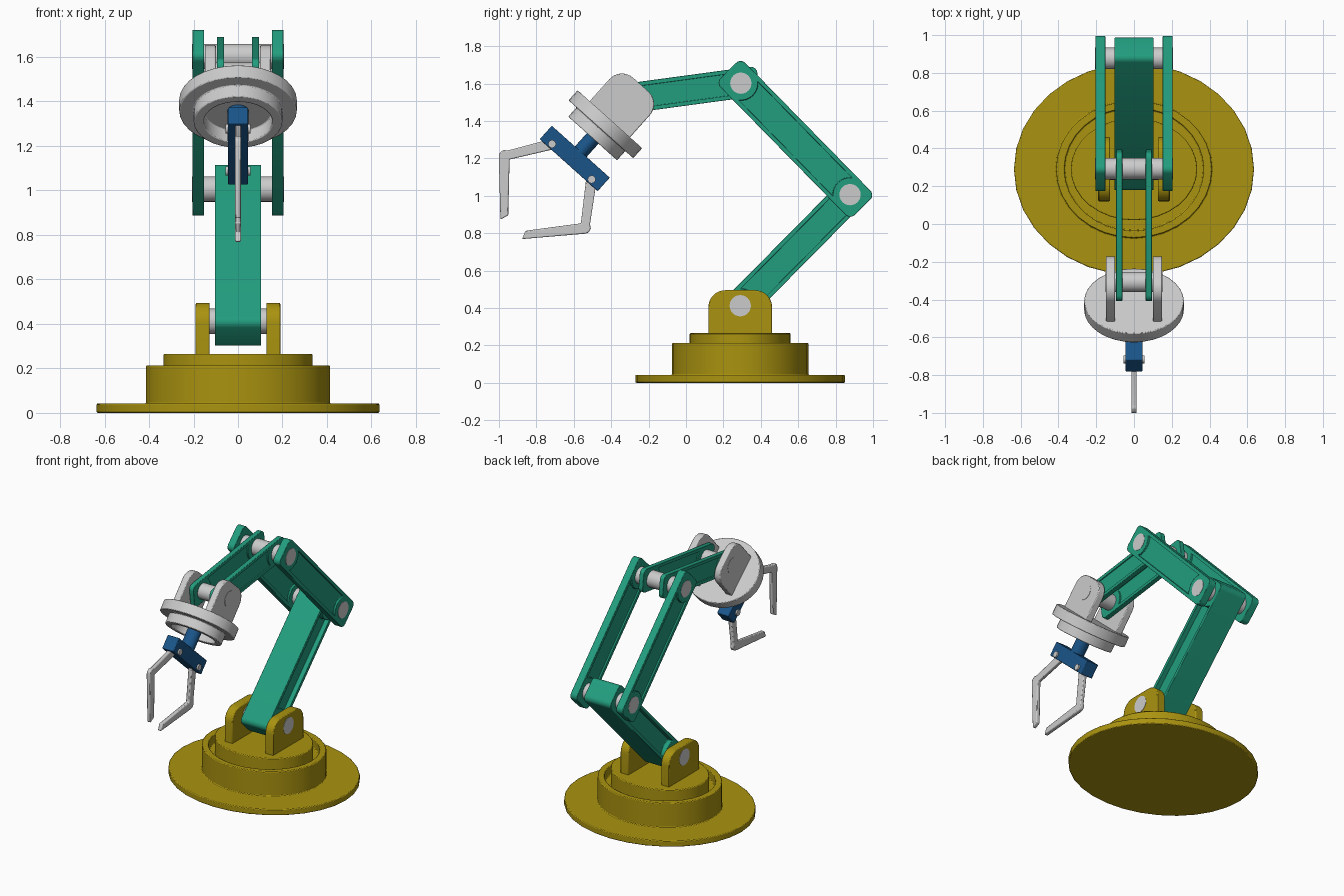
import bpy, bmesh
from math import sin, cos, pi, sqrt, asin
from mathutils import Matrix, Vector

if "Cube" in bpy.data.objects:
    bpy.data.objects.remove(bpy.data.objects["Cube"])


def material(name, rgb):
    m = bpy.data.materials.new(name)
    m.diffuse_color = (*rgb, 1)
    m.use_nodes = True
    m.node_tree.nodes["Principled BSDF"].inputs["Base Color"].default_value = m.diffuse_color
    return m


GREEN = material("green", (0.016, 0.34, 0.21))
YELLOW = material("yellow", (0.40, 0.29, 0.005))
BLUE = material("blue", (0.01, 0.09, 0.25))

# Joint centres as (y, z)
SHOULDER, ELBOW = Vector((0.29, 0.412)), Vector((0.877, 1.006))
CREST, WRIST = Vector((0.293, 1.602)), Vector((-0.307, 1.521))
AXIS, SIDE = Vector((-0.667, -0.745)), Vector((0.745, -0.667))  # hand directions


def hand(u, t):
    """Hand frame (sideways, along) to (y, z)."""
    return WRIST + SIDE * u + AXIS * t


def finish(bm, name, mat, bevel=0.0):
    bmesh.ops.recalc_face_normals(bm, faces=bm.faces)
    me = bpy.data.meshes.new(name)
    bm.to_mesh(me)
    bm.free()
    ob = bpy.data.objects.new(name, me)
    bpy.context.collection.objects.link(ob)
    if mat:
        me.materials.append(mat)
    smooth(ob)
    if bevel:
        b = ob.modifiers.new("bevel", 'BEVEL')
        b.width, b.segments, b.limit_method = bevel, 2, 'ANGLE'
    return ob


def smooth(ob):
    bpy.ops.object.select_all(action='DESELECT')
    ob.select_set(True)
    bpy.context.view_layer.objects.active = ob
    bpy.ops.object.shade_smooth_by_angle(angle=0.6)


def prism(name, pts, x0, x1, mat=None, bevel=0.0):
    """Extrude a (y, z) outline from x0 to x1."""
    bm = bmesh.new()
    f = bm.faces.new([bm.verts.new((x0, p[0], p[1])) for p in pts])
    r = bmesh.ops.extrude_face_region(bm, geom=[f])
    bmesh.ops.translate(bm, vec=(x1 - x0, 0, 0),
                        verts=[v for v in r['geom'] if isinstance(v, bmesh.types.BMVert)])
    return finish(bm, name, mat, bevel)


def lathe(name, prof, mat, matrix, n=32, bevel=0.0):
    """Turn a (radius, height) profile about local z; ends on the axis are capped."""
    bm = bmesh.new()
    rings = [[bm.verts.new((r * cos(2 * pi * i / n), r * sin(2 * pi * i / n), h))
              for i in range(n)] for r, h in prof]
    for a, b in zip(rings, rings[1:]):
        for i in range(n):
            j = (i + 1) % n
            bm.faces.new((a[i], a[j], b[j], b[i]))
    bm.faces.new(rings[0])
    bm.faces.new(rings[-1])
    bm.transform(matrix)
    return finish(bm, name, mat, bevel)


def pin(name, c, half, r=0.057, n=24):
    m = Matrix.Translation((0, c[0], c[1])) @ Matrix.Rotation(pi / 2, 4, 'Y')
    return lathe(name, [(r, -half), (r, half)], None, m, n)


def corner(cx, cy, r, a0, n=6):
    return [(cx + r * cos(a0 + pi / 2 * i / n), cy + r * sin(a0 + pi / 2 * i / n))
            for i in range(n + 1)]


def link(name, a, b, x0, x1, w, e, depth):
    """Round-cornered arm link with a pocket in each side between its joints."""
    L = (b - a).length
    d = (b - a) / L
    nrm = Vector((-d.y, d.x))
    r = 0.035
    place = lambda pts: [a + d * s + nrm * v for s, v in pts]
    outline = (corner(L + e - r, w - r, r, 0) + corner(-e + r, w - r, r, pi / 2)
               + corner(-e + r, -w + r, r, pi) + corner(L + e - r, -w + r, r, 1.5 * pi))
    ob = prism(name, place(outline), x0, x1, GREEN)
    R, h = 0.092, w - 0.022
    k = asin(h / R)
    arc = [(R * cos(k - 2 * k * i / 8), R * sin(k - 2 * k * i / 8)) for i in range(9)]
    pocket = place(arc + [(L - s, v) for s, v in reversed(arc)])
    for c0, c1 in ((x0 - 0.05, x0 + depth), (x1 - depth, x1 + 0.05)):
        cut = prism("pocket_cutter", pocket, c0, c1)
        m = ob.modifiers.new("pocket", 'BOOLEAN')
        m.operation, m.object, m.solver = 'DIFFERENCE', cut, 'EXACT'
        bpy.context.view_layer.objects.active = ob
        bpy.ops.object.modifier_apply(modifier=m.name)
        bpy.data.objects.remove(cut)
    smooth(ob)
    m = ob.modifiers.new("bevel", 'BEVEL')
    m.width, m.segments, m.limit_method = 0.005, 2, 'ANGLE'


def lug_outline(half, bottom, top, r):
    return ([(half, bottom)] + corner(half - r, top - r, r, 0, 8)
            + corner(-half + r, top - r, r, pi / 2, 8) + [(-half, bottom)])


# Base: flange with hollow collar, and the turntable inside it
at_base = Matrix.Translation((0, 0.29, 0))
lathe("base", [(0.56, 0), (0.56, 0.042), (0.364, 0.042), (0.364, 0.213),
               (0.325, 0.213), (0.325, 0.15)], YELLOW,
      at_base @ Matrix.Diagonal((1.135, 1, 1, 1)), bevel=0.005)
lathe("turntable", [(0.27, 0.12), (0.27, 0.265)], YELLOW,
      at_base @ Matrix.Diagonal((1.24, 1, 1, 1)), bevel=0.005)

sides = ((-1, "left"), (1, "right"))
for s, tag in sides:
    # Shoulder lugs
    prism("shoulder_lug_" + tag,
          [(0.29 + u, z) for u, z in lug_outline(0.17, 0.25, 0.495, 0.09)],
          s * 0.127, s * 0.19, YELLOW, 0.006)
    # Paired plates of upper arm and forearm
    xs = sorted((s * 0.152, s * 0.205))
    link("upper_arm_" + tag, ELBOW, CREST, xs[0], xs[1], 0.093, 0.095, 0.014)
    xs = sorted((s * 0.062, s * 0.095))
    link("forearm_" + tag, CREST, WRIST, xs[0], xs[1], 0.08, 0.095, 0.009)
    # Wrist lugs
    prism("wrist_lug_" + tag,
          [hand(u, -t) for u, t in lug_outline(0.145, -0.17, 0.098, 0.09)],
          s * 0.10, s * 0.148, None, 0.005)

# Single lower arm
link("lower_arm", SHOULDER, ELBOW, -0.104, 0.104, 0.085, 0.09, 0.035)

# Joint pins
pin("shoulder_pin", SHOULDER, 0.192)
pin("elbow_pin", ELBOW, 0.207)
pin("crest_pin", CREST, 0.207)
pin("wrist_pin", WRIST, 0.15, 0.054)

# Hand: wrist flange with a hollow collar, then shaft and crossbar
to_hand = Matrix(((1.14, 0, 0, 0),
                  (0, SIDE.x, AXIS.x, WRIST.x),
                  (0, SIDE.y, AXIS.y, WRIST.y),
                  (0, 0, 0, 1)))
lathe("wrist_flange", [(0.232, 0.15), (0.232, 0.222), (0.175, 0.222), (0.175, 0.288),
                       (0.135, 0.288), (0.135, 0.22)], None, to_hand, bevel=0.005)
lathe("hand_shaft", [(0.042, 0.2), (0.042, 0.39)], BLUE, to_hand, 24)
prism("hand_crossbar",
      [hand(u, t) for u, t in ((-0.208, 0.383), (0.208, 0.383), (0.208, 0.48), (-0.208, 0.48))],
      -0.045, 0.045, BLUE, 0.004)

# Claws: bent fingers with slanted tips, one mirrored
finger = [(0.155, 0.425), (0.296, 0.640), (0.314, 0.652), (0.320, 0.676), (0.311, 0.693),
          (0.078, 0.940), (0.062, 0.895), (0.256, 0.668), (0.120, 0.475)]
for s, tag in sides:
    prism("claw_" + tag, [hand(s * u, t) for u, t in finger], -0.014, 0.014, None, 0.006)
    pin("claw_pin_" + tag, hand(s * 0.142, 0.455), 0.056, 0.021, 16)
